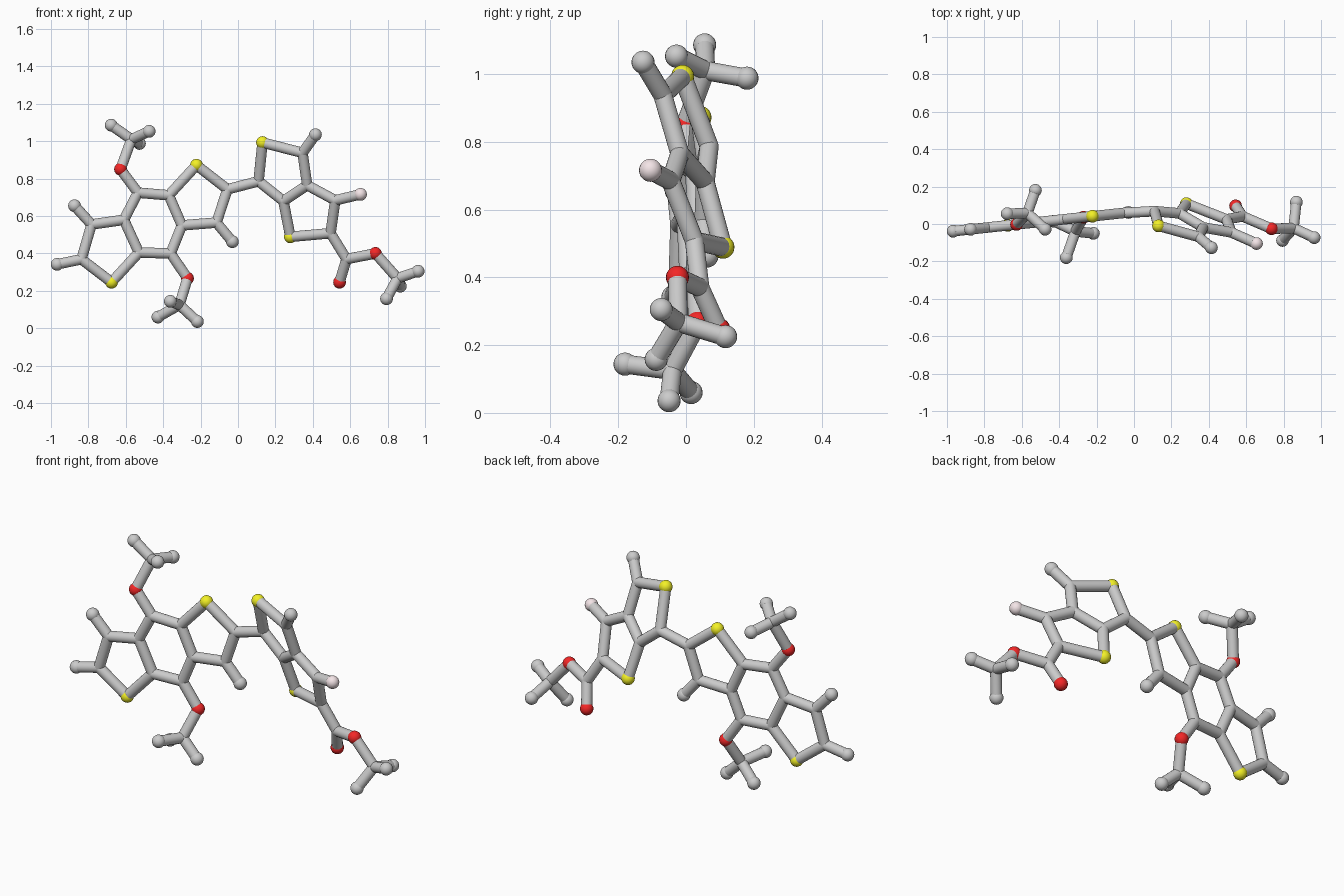
import bpy, bmesh
from mathutils import Vector, Matrix

if "Cube" in bpy.data.objects:
    bpy.data.objects.remove(bpy.data.objects["Cube"])

BALL, STICK = 0.034, 0.028


# planes in which the two fused ring systems lie
def left(x, z):
    return Vector((x, 0.065 + 0.107 * x, z))


def right(x, z):
    return Vector((x, 0.378 - 0.362 * x - 0.343 * z, z))


atoms = {}   # name -> position, first letter is the kind of ball

# left three-ring system
for n, x, z in [("S1", -.676, .246), ("C1", -.837, .369), ("H1", -.967, .342),
                ("C2", -.783, .555), ("H2", -.874, .655), ("C3", -.61, .58),
                ("C4", -.53, .405), ("C5", -.535, .725), ("O1", -.628, .85),
                ("C6", -.37, .711), ("C7", -.30, .55), ("C8", -.36, .40),
                ("O2", -.27, .267), ("S2", -.222, .872), ("C9", -.056, .743),
                ("C10", -.115, .565), ("H3", -.03, .463)]:
    atoms[n] = left(x, z)

# right two-ring system with side group
for n, x, z in [("C11", .11, .786), ("S3", .131, .993), ("C12", .345, .938),
                ("H4", .414, 1.035), ("C13", .37, .765), ("C14", .243, .68),
                ("S4", .28, .489), ("C15", .495, .508), ("C16", .52, .684),
                ("F1", .655, .716), ("C17", .58, .37), ("O3", .543, .246),
                ("O4", .735, .40), ("C18", .853, .267)]:
    atoms[n] = right(x, z)

# three-pronged end groups
for n, x, y, z in [("C19", -.57, .058, 1.01), ("H5", -.678, .055, 1.086),
                   ("H6", -.475, -.028, 1.053), ("H7", -.527, .18, .988),
                   ("C20", -.313, -.04, .125), ("H8", -.428, .015, .06),
                   ("H9", -.217, -.05, .036), ("H10", -.362, -.18, .144),
                   ("H11", .963, -.073, .305), ("H12", .794, -.088, .158),
                   ("H13", .868, .117, .225)]:
    atoms[n] = Vector((x, y, z))

# chains of joined atoms
chains = ["S1 C1 C2 C3 C4 S1", "C1 H1", "C2 H2", "C3 C5 C6 C7 C8 C4",
          "C5 O1 C19 H5", "H6 C19 H7", "C8 O2 C20 H8", "H9 C20 H10",
          "C6 S2 C9 C10 C7", "C10 H3", "C9 C11 S3 C12 C13 C14 C11", "C12 H4",
          "C14 S4 C15 C16 C13", "C16 F1", "C15 C17 O4 C18 H11", "C17 O3",
          "H12 C18 H13"]


def finish(bm, name, color=None):
    me = bpy.data.meshes.new(name)
    bm.to_mesh(me)
    bm.free()
    ob = bpy.data.objects.new(name, me)
    bpy.context.collection.objects.link(ob)
    if color:
        mat = bpy.data.materials.new(name + "_paint")
        mat.diffuse_color = (*color, 1)
        mat.use_nodes = True
        mat.node_tree.nodes["Principled BSDF"].inputs["Base Color"].default_value = mat.diffuse_color
        me.materials.append(mat)
    bpy.ops.object.select_all(action='DESELECT')
    bpy.context.view_layer.objects.active = ob
    ob.select_set(True)
    bpy.ops.object.shade_smooth_by_angle()


# sticks
bm = bmesh.new()
for chain in chains:
    names = chain.split()
    for a, b in zip(names, names[1:]):
        p, q = atoms[a], atoms[b]
        d = q - p
        m = Matrix.Translation((p + q) / 2) @ d.to_track_quat('Z', 'Y').to_matrix().to_4x4()
        bmesh.ops.create_cone(bm, cap_ends=True, segments=20, radius1=STICK,
                              radius2=STICK, depth=d.length, matrix=m)
finish(bm, "bond_sticks")

# balls, one object per kind
for kind, name, r, color in [("C", "joint_balls", STICK, None),
                             ("H", "end_balls", BALL, None),
                             ("S", "yellow_balls", BALL, (.9, .88, .02)),
                             ("O", "red_balls", BALL, (.9, .02, .02)),
                             ("F", "pink_ball", BALL, (.9, .78, .8))]:
    bm = bmesh.new()
    for n, p in atoms.items():
        if n[0] == kind:
            bmesh.ops.create_uvsphere(bm, u_segments=20, v_segments=14, radius=r,
                                      matrix=Matrix.Translation(p))
    finish(bm, name, color)
